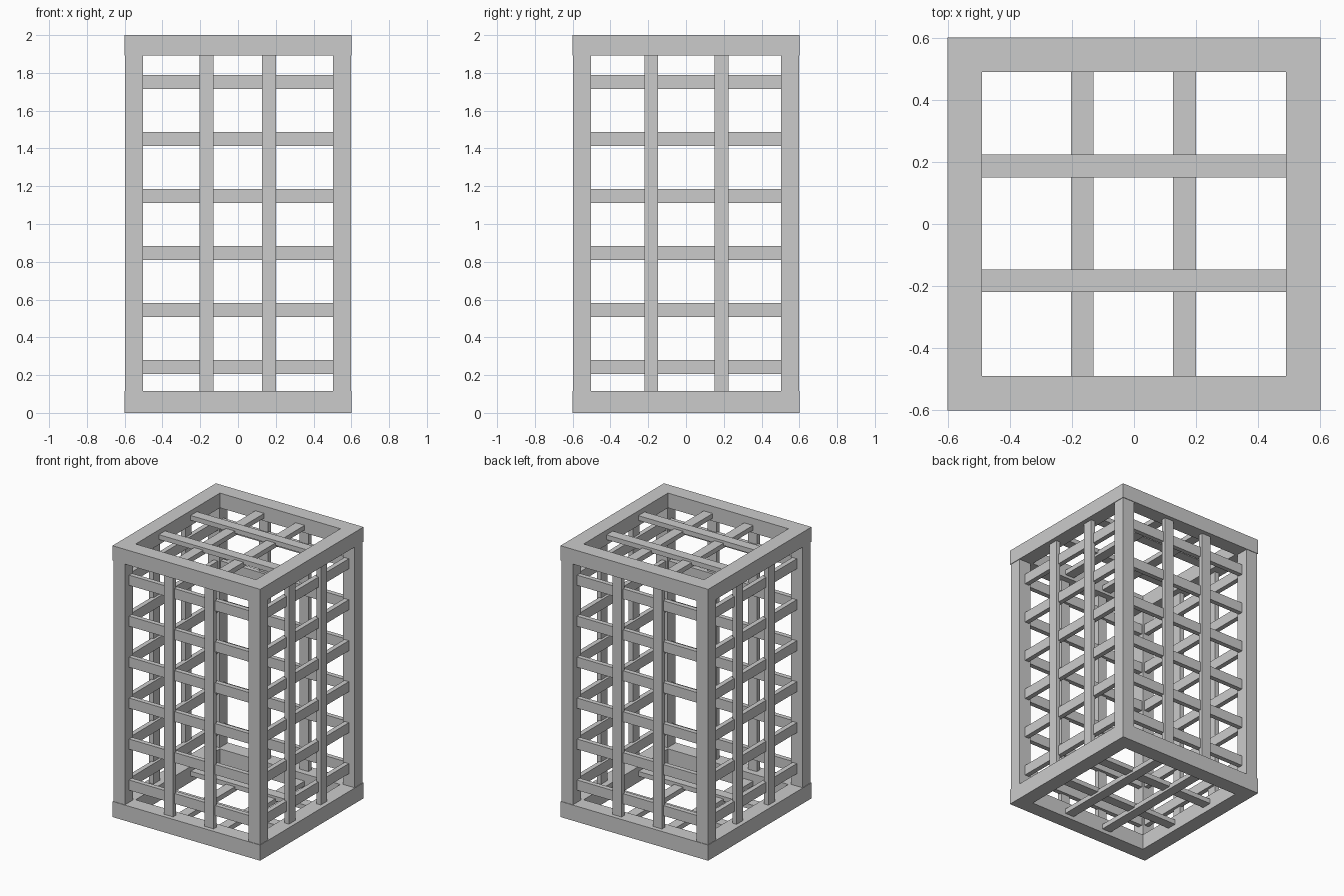
import bpy, bmesh

if "Cube" in bpy.data.objects:
    bpy.data.objects.remove(bpy.data.objects["Cube"])


def box(name, x0, x1, y0, y1, z0, z1):
    bm = bmesh.new()
    bmesh.ops.create_cube(bm, size=1)
    for v in bm.verts:
        v.co = ((x0 + x1) / 2 + v.co.x * (x1 - x0),
                (y0 + y1) / 2 + v.co.y * (y1 - y0),
                (z0 + z1) / 2 + v.co.z * (z1 - z0))
    return finish(name, bm)


def finish(name, bm):
    me = bpy.data.meshes.new(name)
    bm.to_mesh(me)
    bm.free()
    ob = bpy.data.objects.new(name, me)
    bpy.context.collection.objects.link(ob)
    return ob


def square_ring(name, outer, inner, z0, z1):
    bm = bmesh.new()
    corners = [(-1, -1), (1, -1), (1, 1), (-1, 1)]
    loops = [[bm.verts.new((r * x, r * y, z)) for x, y in corners]
             for r, z in ((outer, z0), (outer, z1), (inner, z1), (inner, z0))]
    for a in range(4):
        p, q = loops[a], loops[(a + 1) % 4]
        for i in range(4):
            j = (i + 1) % 4
            bm.faces.new((p[i], p[j], q[j], q[i]))
    bmesh.ops.recalc_face_normals(bm, faces=bm.faces)
    return finish(name, bm)


OUT, INN, POST_IN = 0.602, 0.491, 0.503
Z0, Z1 = 0.115, 1.891
X_BARS = [(-0.203, -0.13), (0.126, 0.2)]     # bars spaced along x
Y_BARS = [(-0.22, -0.147), (0.15, 0.224)]    # bars spaced along y

# top and bottom frames
square_ring("bottom_frame", OUT, INN, 0, Z0)
square_ring("top_frame", OUT, INN, Z1, 2)

# corner posts
for sx in (-1, 1):
    for sy in (-1, 1):
        xs = sorted((sx * POST_IN, sx * 0.598))
        ys = sorted((sy * POST_IN, sy * 0.598))
        box("corner_post", *xs, *ys, Z0, Z1)

# side lattices: upright bars and horizontal rails
for s in (-1, 1):
    bar = sorted((s * 0.535, s * 0.57))
    rail = sorted((s * 0.516, s * 0.551))
    for b in X_BARS:
        box("upright_bar", *b, *bar, Z0, Z1)
    for b in Y_BARS:
        box("upright_bar", *bar, *b, Z0, Z1)
    for i in range(6):
        z = 0.205 + 0.302 * i
        box("rail", -POST_IN, POST_IN, *rail, z, z + 0.075)
        box("rail", *rail, -POST_IN, POST_IN, z, z + 0.075)

# roof and floor lattices
for label, top in (("floor", 0.08), ("roof", 1.965)):
    for b in Y_BARS:
        box(label + "_cross_bar", -INN, INN, *b, top - 0.035, top)
    for b in X_BARS:
        box(label + "_long_bar", *b, -INN, INN, top - 0.053, top - 0.018)
